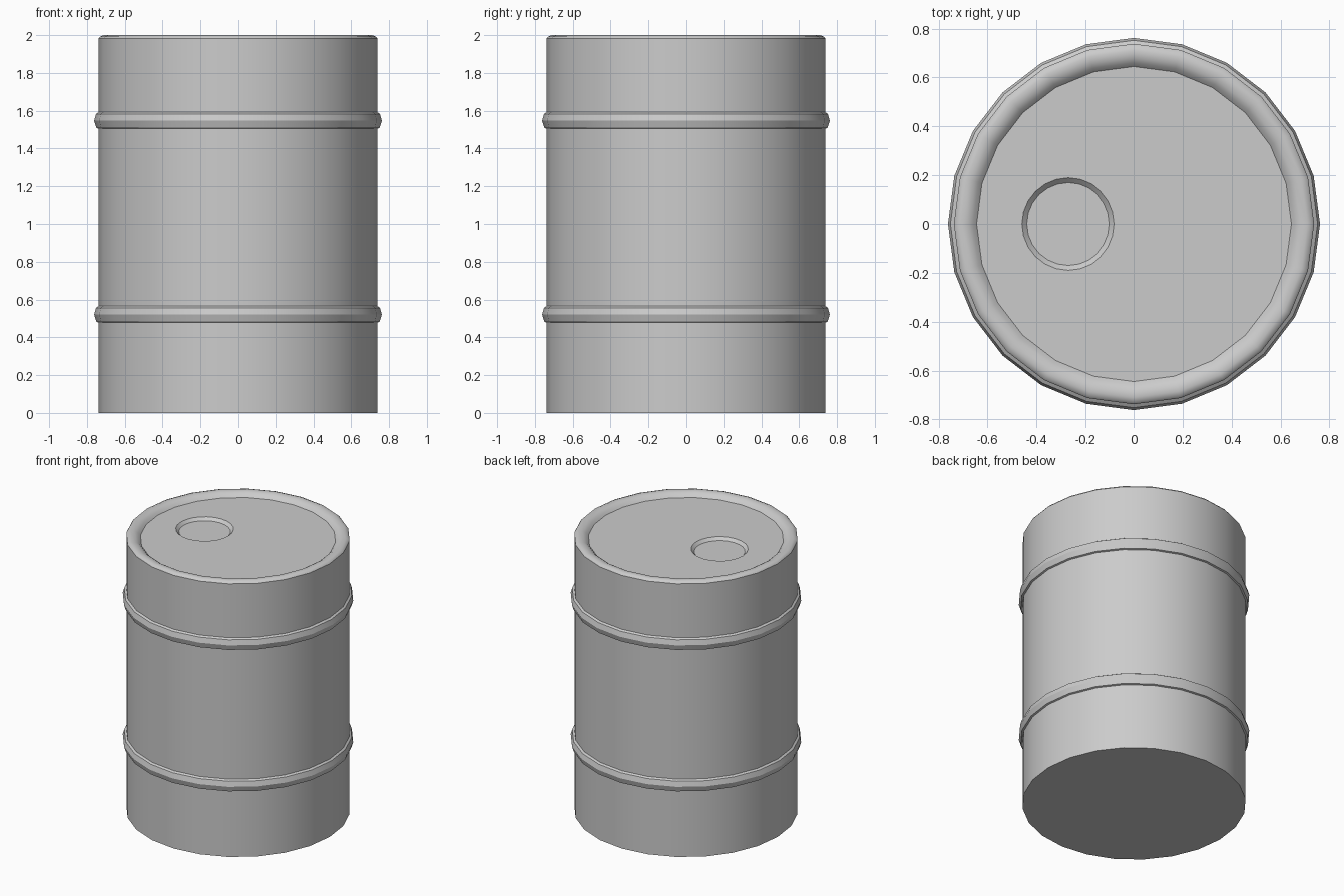
import bpy, bmesh
from math import sin, cos, tau, radians

if "Cube" in bpy.data.objects:
    bpy.data.objects.remove(bpy.data.objects["Cube"])

SIDES = 24

steel = bpy.data.materials.new("grey_steel")
steel.use_nodes = True
steel.diffuse_color = (0.6, 0.6, 0.6, 1)
steel.node_tree.nodes["Principled BSDF"].inputs["Base Color"].default_value = (0.6, 0.6, 0.6, 1)


def ring(bm, r, z, cx=0, n=SIDES):
    return [bm.verts.new((cx + r * cos(tau * i / n), r * sin(tau * i / n), z)) for i in range(n)]


def lathe(bm, profile, cx=0, n=SIDES):
    """Revolve (radius, height) points and return the list of vertex rings."""
    rings = [ring(bm, r, z, cx, n) for r, z in profile]
    for a, b in zip(rings, rings[1:]):
        for i in range(n):
            j = (i + 1) % n
            bm.faces.new((a[i], a[j], b[j], b[i]))
    return rings


def loop_edges(bm, verts):
    return [bm.edges.get((verts[i - 1], verts[i])) for i in range(len(verts))]


def finish(bm, name):
    bmesh.ops.recalc_face_normals(bm, faces=bm.faces)
    mesh = bpy.data.meshes.new(name)
    bm.to_mesh(mesh)
    bm.free()
    mesh.materials.append(steel)
    obj = bpy.data.objects.new(name, mesh)
    bpy.context.collection.objects.link(obj)
    bpy.ops.object.select_all(action="DESELECT")
    obj.select_set(True)
    bpy.context.view_layer.objects.active = obj
    bpy.ops.object.shade_smooth_by_angle(angle=radians(32))


# Drum shell: wall, raised hoops and rolled rim
def hoop(z):
    return [(0.738, z - 0.042), (0.75, z - 0.038), (0.762, z),
            (0.752, z + 0.036), (0.738, z + 0.045)]


rim = [(0.738, 1.983), (0.731, 1.992), (0.71, 2.0), (0.68, 1.995), (0.66, 1.983), (0.645, 1.967)]
bm = bmesh.new()
shell = lathe(bm, [(0.738, 0)] + hoop(0.52) + hoop(1.547) + rim)
bm.faces.new(shell[0])

# Bung recess sunk into the lid
bung = lathe(bm, [(0.19, 1.967), (0.17, 1.947)], cx=-0.27)
bm.faces.new(bung[-1])

# Flat lid between the rim and the bung recess
bmesh.ops.triangle_fill(bm, use_beauty=True, normal=(0, 0, 1),
                        edges=loop_edges(bm, shell[-1]) + loop_edges(bm, bung[0]))
finish(bm, "drum")
